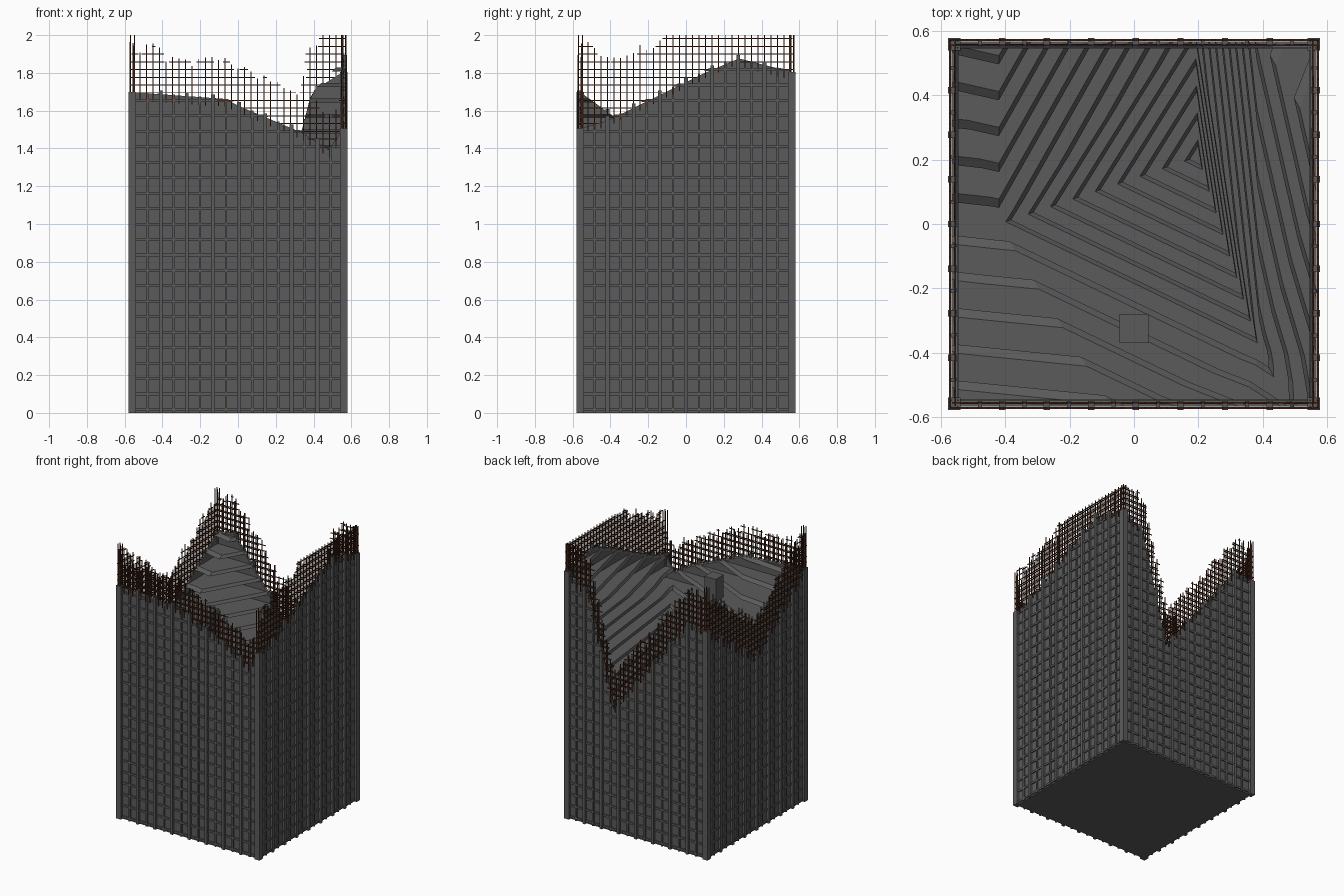
import bpy, bmesh, random
from mathutils import Vector
from mathutils.bvhtree import BVHTree

random.seed(4)
cube = bpy.data.objects.get("Cube")
if cube:
    bpy.data.objects.remove(cube, do_unlink=True)


def material(name, color):
    m = bpy.data.materials.new(name)
    m.use_nodes = True
    m.diffuse_color = color
    m.node_tree.nodes["Principled BSDF"].inputs["Base Color"].default_value = color
    return m


concrete = material("concrete grey", (0.105, 0.105, 0.105, 1))
rust = material("rusty steel", (0.07, 0.024, 0.012, 1))


def finish(bm, name, mat=None):
    bmesh.ops.recalc_face_normals(bm, faces=bm.faces)
    mesh = bpy.data.meshes.new(name)
    bm.to_mesh(mesh)
    bm.free()
    ob = bpy.data.objects.new(name, mesh)
    bpy.context.collection.objects.link(ob)
    if mat:
        mesh.materials.append(mat)
    return ob


def box(bm, a, b):
    lo = [min(p, q) for p, q in zip(a, b)]
    hi = [max(p, q) for p, q in zip(a, b)]
    verts = bmesh.ops.create_cube(bm, size=1)["verts"]
    for v in verts:
        v.co = [l if c < 0 else h for c, l, h in zip(v.co, lo, hi)]


def ring(bm, outer, inner, z0, z1):
    """Square hoop around the tower."""
    profile = [(outer, z0), (outer, z1), (inner, z1), (inner, z0)]
    corners = [(-1, -1), (1, -1), (1, 1), (-1, 1)]
    loops = [[bm.verts.new((x * r, y * r, z)) for x, y in corners] for r, z in profile]
    for i in range(4):
        for j in range(4):
            k, n = (i + 1) % 4, (j + 1) % 4
            bm.faces.new((loops[i][j], loops[i][n], loops[k][n], loops[k][j]))


# Broken top: a faceted crater surface
E = 0.6
points = dict(
    FL=(-E, -E, 1.73), F1=(-.05, -E, 1.69), F2=(.33, -E, 1.53), F3=(.5, -E, 1.42),
    FR=(E, -E, 1.56), R1=(E, -.42, 1.61), R2=(E, .21, 1.92), BR=(E, E, 1.82),
    T=(.38, E, 1.68), B=(.19, E, .93), K=(-.42, E, 1.72), BL=(-E, E, 1.69),
    L=(-E, .02, 1.28), A=(-.42, 0, 1.28), P=(.2, .21, .55), D=(.39, -.39, 1.28))
triangles = ("FL F1 A,FL A L,L A BL,A K BL,A B K,A P B,A D P,A F1 D,F1 F2 D,F2 F3 D,"
             "F3 FR D,FR R1 D,D R1 R2,D R2 T,R2 BR T,D T B,D B P")
bm = bmesh.new()
corner = {n: bm.verts.new(p) for n, p in points.items()}
for tri in triangles.split(","):
    bm.faces.new([corner[n] for n in tri.split()])
surface = BVHTree.FromBMesh(bm)
new = bmesh.ops.extrude_face_region(bm, geom=bm.faces[:], use_keep_orig=True)["geom"]
for v in new:
    if isinstance(v, bmesh.types.BMVert):
        v.co.z = -0.2
cutter = finish(bm, "crater_cutter")
cutter.hide_render = True


def height(x, y):
    hit = surface.ray_cast(Vector((x, y, 5)), Vector((0, 0, -1)))[0]
    return hit.z if hit else 1.5


def cut(ob):
    mod = ob.modifiers.new("crater", "BOOLEAN")
    mod.operation = "INTERSECT"
    mod.solver = "EXACT"
    mod.object = cutter
    bpy.context.view_layer.objects.active = ob
    bpy.ops.object.modifier_apply(modifier=mod.name)


# Floor slabs and facade bands, one per storey
PITCH = 0.0818
slabs, bands = bmesh.new(), bmesh.new()
for k in range(24):
    z = 0.018 + k * PITCH
    box(slabs, (-.5475, -.5475, z - .01), (.5475, .5475, z + .01))
    ring(bands, .568, .552, z - .007, z + .007)
cut(finish(slabs, "floor_slabs", concrete))
cut(finish(bands, "facade_bands", concrete))

# Outer wall and base plate
bm = bmesh.new()
ring(bm, .56, .548, 0, 1.97)
cut(finish(bm, "outer_walls", concrete))
bm = bmesh.new()
box(bm, (-.56, -.56, 0), (.56, .56, .006))
finish(bm, "base_plate", concrete)


def at(side, t, d, z):
    return {"front": (t, -d, z), "back": (t, d, z), "right": (d, t, z), "left": (-d, t, z)}[side]


# Pilasters, slim mullions and corner piers
BAY = 0.1385
SIDES = ("front", "right", "back", "left")
pilasters, mullions, piers = bmesh.new(), bmesh.new(), bmesh.new()
for side in SIDES:
    shift = .006 if side in ("front", "back") else 0
    for i in range(-7, 8):
        t = i * BAY / 2 + shift
        top = height(*at(side, t, .565, 0)[:2])
        if i % 2 == 0:
            box(pilasters, at(side, t - .01, .55, 0), at(side, t + .01, .578, top + .015))
        else:
            box(mullions, at(side, t - .006, .55, 0), at(side, t + .006, .57, top))
for sx in (-1, 1):
    for sy in (-1, 1):
        top = height(sx * .56, sy * .56)
        box(piers, (sx * .54, sy * .54, 0), (sx * .579, sy * .579, top))
finish(pilasters, "pilasters", concrete)
finish(mullions, "mullions", concrete)
finish(piers, "corner_piers", concrete)

# Service shaft rising through the floors
bm = bmesh.new()
box(bm, (-.045, -.37, 0), (.045, -.28, 1.58))
finish(bm, "service_shaft", concrete)

# Bare reinforcement grid above the broken walls
reach = dict(front=.2, right=.3, back=.26, left=.28)
R = .0025
STEP = BAY / 4
bars = bmesh.new()
for side in SIDES:
    for d in (.556, .572):
        spots = [i * STEP for i in range(-16, 17)]
        base = [height(*at(side, t, d, 0)[:2]) for t in spots]
        tops = [min(2, h + reach[side] * random.uniform(.75, 1.05)) for h in base]
        for t, h, top in zip(spots, base, tops):
            box(bars, at(side, t - R, d - R, h - .05), at(side, t + R, d + R, top))
        for k in range(20, 49):
            z = .018 + k * PITCH / 2
            start = None
            for i, t in enumerate(spots + [None]):
                inside = t is not None and base[i] - .02 < z < tops[i] - .01
                if inside and start is None:
                    start = t
                elif not inside and start is not None:
                    end = spots[i - 1]
                    a = max(-.575, start - random.uniform(.005, .03))
                    b = min(.575, end + random.uniform(.005, .03))
                    box(bars, at(side, a, d - R, z - R), at(side, b, d + R, z + R))
                    start = None
# Tall bars at the corners
for sx in (-1, 1):
    for sy in (-1, 1):
        h = height(sx * .56, sy * .56)
        for ox in (.548, .57):
            for oy in (.548, .57):
                x, y = sx * ox, sy * oy
                box(bars, (x - R, y - R, h - .05), (x + R, y + R, min(2, h + .31)))
finish(bars, "reinforcement_bars", rust)

bpy.data.objects.remove(cutter, do_unlink=True)
